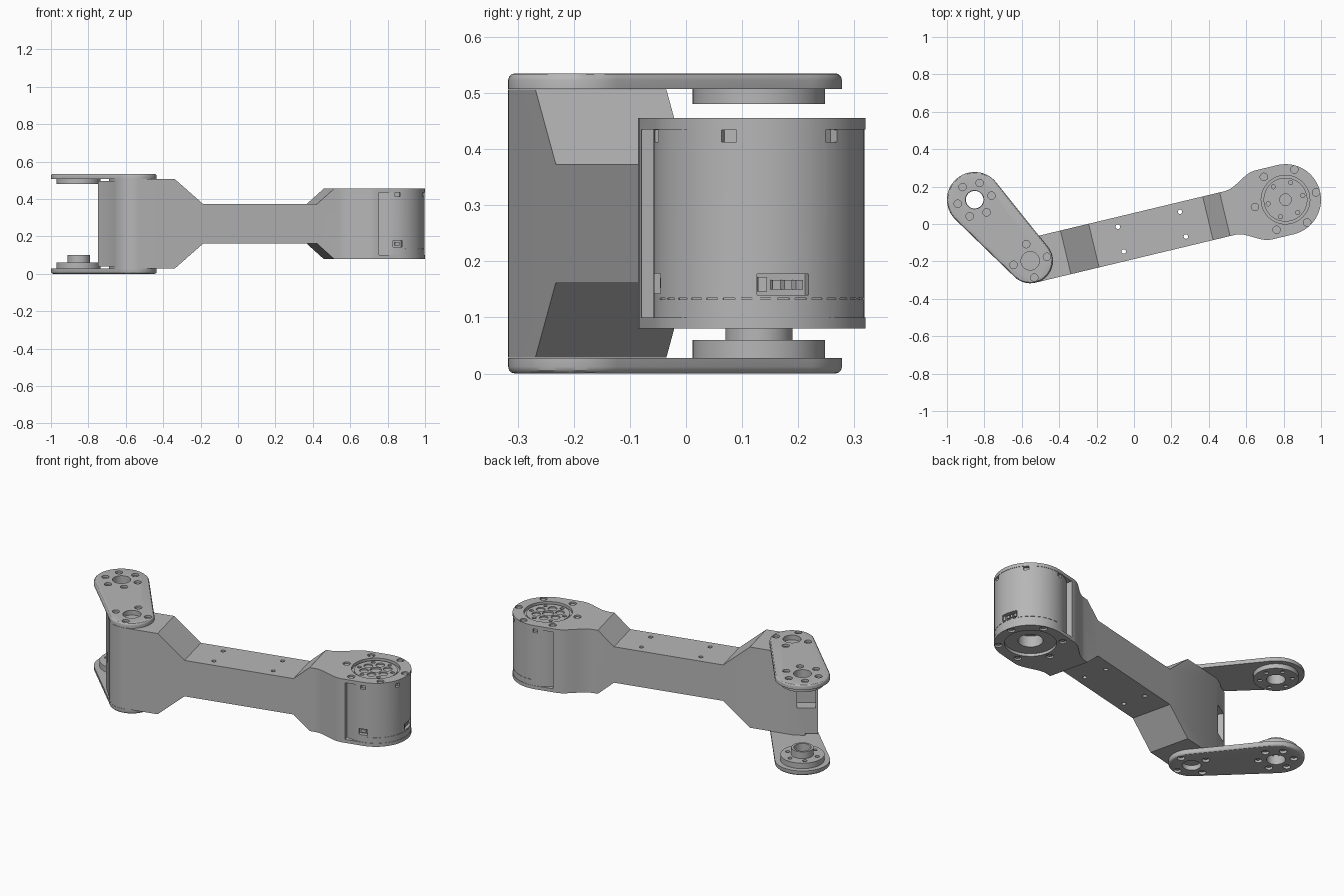
import bpy, bmesh
from math import sin, cos, pi, radians, asin, atan2, hypot
from mathutils import Matrix

if "Cube" in bpy.data.objects:
    bpy.data.objects.remove(bpy.data.objects["Cube"])

grey = bpy.data.materials.new("machined_grey")
grey.use_nodes = True
grey.diffuse_color = (0.47, 0.47, 0.47, 1)
grey.node_tree.nodes["Principled BSDF"].inputs["Base Color"].default_value = (0.47, 0.47, 0.47, 1)

ELBOW, TIP, MOTOR = (-0.555, -0.197), (-0.852, 0.13), (0.81, 0.13)
MID = 0.2675            # height of the mirror plane
REACH = hypot(MOTOR[0] - ELBOW[0], MOTOR[1] - ELBOW[1])
TURN = atan2(MOTOR[1] - ELBOW[1], MOTOR[0] - ELBOW[0])
LINK = Matrix.Translation((*ELBOW, 0)) @ Matrix.Rotation(TURN, 4, 'Z')
WORLD = Matrix.Identity(4)


# ---- outlines ----
def arc(c, r, a0, a1, n):
    return [(c[0] + r * cos(a0 + (a1 - a0) * i / n), c[1] + r * sin(a0 + (a1 - a0) * i / n))
            for i in range(n + 1)]


def circle(c, r, n=32):
    return arc(c, r, 0, 2 * pi, n)[:-1]


def ring(c, r, count, start=0.0):
    return [(c[0] + r * cos(start + 2 * pi * i / count), c[1] + r * sin(start + 2 * pi * i / count))
            for i in range(count)]


def rect(c, length, width, a=0.0):
    return [(c[0] + x * length / 2 * cos(a) - y * width / 2 * sin(a),
             c[1] + x * length / 2 * sin(a) + y * width / 2 * cos(a))
            for x, y in ((-1, -1), (1, -1), (1, 1), (-1, 1))]


def around(r, a, length, width):
    """Rectangle set on the motor's wall at an angle."""
    return rect((REACH + r * cos(a), r * sin(a)), length, width, a)


# ---- solids ----
def make(name, parts, sideways=False, bevel_z=None):
    """Extrude each (outline, low, high) into one object."""
    bm = bmesh.new()
    for pts, lo, hi in parts:
        ends = [[bm.verts.new((x, h, y) if sideways else (x, y, h)) for x, y in pts] for h in (lo, hi)]
        bm.faces.new(ends[0])
        bm.faces.new(ends[1])
        for i in range(len(pts)):
            j = (i + 1) % len(pts)
            bm.faces.new((ends[0][i], ends[0][j], ends[1][j], ends[1][i]))
    bmesh.ops.recalc_face_normals(bm, faces=bm.faces)
    if bevel_z is not None:
        rim = [e for e in bm.edges if all(abs(v.co.z - bevel_z) < 1e-4 for v in e.verts)]
        bmesh.ops.bevel(bm, geom=rim, offset=0.012, segments=3, profile=0.5, affect='EDGES')
    me = bpy.data.meshes.new(name)
    bm.to_mesh(me)
    bm.free()
    ob = bpy.data.objects.new(name, me)
    bpy.context.collection.objects.link(ob)
    return ob


def carve(ob, parts, operation='DIFFERENCE', sideways=False):
    tool = make("cutter", parts, sideways)
    tool.hide_render = True
    mod = ob.modifiers.new("carve", 'BOOLEAN')
    mod.operation, mod.solver, mod.object = operation, 'EXACT', tool
    bpy.context.view_layer.update()
    dg = bpy.context.evaluated_depsgraph_get()
    me = bpy.data.meshes.new_from_object(ob.evaluated_get(dg))
    ob.modifiers.clear()
    ob.data = me
    bpy.data.objects.remove(tool)


def finish(ob, frame):
    ob.data.materials.clear()
    ob.data.materials.append(grey)
    ob.matrix_world = frame
    bpy.ops.object.select_all(action='DESELECT')
    ob.select_set(True)
    bpy.context.view_layer.objects.active = ob
    bpy.ops.object.shade_smooth_by_angle(angle=radians(30))


def mirror_z(parts):
    return parts + [(p, 2 * MID - hi, 2 * MID - lo) for p, lo, hi in parts]


# ---- link arm: plan outline trimmed by its side profile ----
hub = (REACH, 0)
plate_dir = atan2(TIP[1] - ELBOW[1], TIP[0] - ELBOW[0])
local_dir = plate_dir - TURN
flare = [(1.1 + 0.18 * t, 0.12 + 0.07 * t * t * (3 - 2 * t)) for t in [i / 8 for i in range(9)]]
elbow_arc = arc((0, 0), 0.12, local_dir + pi / 2, 1.5 * pi, 10)
start = elbow_arc[0]
corner = (start[0] + 0.155 * cos(local_dir), start[1] + 0.155 * sin(local_dir))
plan = ([corner] + elbow_arc + [(u, -v) for u, v in flare]
        + arc(hub, 0.19, -pi / 2, pi / 2, 32) + flare[::-1] + [(-0.06, 0.12)])
arm = make("link_arm", [(plan, -0.1, 0.7)])
half = [(-0.5, 0.228), (-0.115, 0.228), (-0.115, 0.2385), (0.195, 0.2385), (0.35, 0.106),
        (0.977, 0.106), (1.07, 0.1875), (1.8, 0.1875)]
profile = [(u, MID - h) for u, h in half] + [(u, MID + h) for u, h in half[::-1]]
carve(arm, [(profile, -0.5, 0.5)], 'INTERSECT', sideways=True)

# Motor bay, then bearing openings, screw seats, bar holes and elbow pocket
carve(arm, [(rect((1.6, 0), 0.6, 0.8), 0.1, 0.435)])
seats = ring(hub, 0.168, 6)
holes = [(circle(hub, 0.13, 48), 0.42, 0.6), (circle(hub, 0.135, 48), 0.0, 0.12)]
holes += mirror_z([(circle(c, 0.02, 20), 0.444, 0.6) for c in seats])
holes += [(circle((u, v), 0.012, 16), 0.05, 0.5) for u in (0.498, 0.84) for v in (-0.068, 0.068)]
holes.append((rect((-0.12, 0.098), 0.14, 0.1, radians(110)), 0.19, 0.36))
carve(arm, holes)
finish(arm, LINK)

# ---- motor drum with slots, ports and a seam ----
drum = make("motor_drum", [(circle(hub, 0.188, 96), 0.096, 0.438)])
cuts = [(around(0.185, a, 0.03, 0.028), 0.413, 0.434)
        for a in (-pi / 2, -pi / 6, pi / 6, pi / 2)]
cuts += [(around(0.185, 0, 0.06, 0.094), 0.14, 0.177),
         (around(0.185, -pi / 2, 0.04, 0.05), 0.143, 0.178)]
cuts += [(around(0.188, radians(a), 0.006, 0.022), 0.132, 0.135) for a in range(-80, 81, 10)]
cuts.append((circle(hub, 0.065), 0.0, 0.16))
carve(drum, cuts)
finish(drum, LINK)

pins = [(around(0.167, -0.06 + 0.12 * i, 0.025, 0.014), 0.15, 0.167) for i in range(3)]
pins.append((around(0.172, -0.2, 0.02, 0.016), 0.146, 0.172))
pins.append((around(0.172, -pi / 2, 0.012, 0.024), 0.152, 0.17))
finish(make("port_pins", pins), LINK)

# ---- rotor face with its rosette of openings ----
rotor = make("rotor_face", [(circle(hub, 0.117, 64), 0.43, 0.447)])
rosette = [(circle(hub, 0.031), 0.436, 0.5)]
rosette += [(circle(c, 0.024, 24), 0.44, 0.5) for c in ring(hub, 0.064, 6, pi / 6)]
rosette += [(circle(c, 0.011, 16), 0.438, 0.5) for c in ring(hub, 0.095, 6)]
carve(rotor, rosette)
finish(rotor, LINK)
finish(make("motor_screws", mirror_z([(circle(c, 0.013, 16), 0.44, 0.45) for c in seats])), LINK)

# ---- the two tapered side plates ----
BIG, SMALL = 0.148, 0.12
tilt = pi / 2 + asin((BIG - SMALL) / hypot(TIP[0] - ELBOW[0], TIP[1] - ELBOW[1]))
capsule = (arc(TIP, BIG, plate_dir - tilt, plate_dir + tilt, 32)
           + arc(ELBOW, SMALL, plate_dir + tilt, plate_dir + 2 * pi - tilt, 32))
bolts = ring(TIP, 0.093, 6, TURN) + ring(ELBOW, 0.092, 4, TURN)


def flip(lo, hi, top):
    """Heights measured for the upper side, mirrored for the lower one."""
    return (lo, hi) if top else (2 * MID - hi, 2 * MID - lo)


for side, top in (("upper", True), ("lower", False)):
    plate = make(side + "_plate", [(capsule, *flip(0.507, 0.535, top))],
                 bevel_z=0.535 if top else 0.0)
    carve(plate, [(circle(c, 0.049), *flip(0.4, 0.6, top)) for c in (TIP, ELBOW)]
          + [(circle(c, 0.02, 20), *flip(0.519, 0.6, top)) for c in bolts])
    finish(plate, WORLD)
    finish(make(side + "_plate_screws",
                [(circle(c, 0.012, 16), *flip(0.515, 0.526, top)) for c in bolts]), WORLD)

    # Round boss on the inside of the plate tip
    boss = make(side + "_boss", [(circle(TIP, 0.118, 64), *flip(0.48 if top else 0.475, 0.5072, top))])
    carve(boss, [(circle(TIP, 0.049), *flip(0.4, 0.6, top))]
          + [(circle(c, 0.012, 16), *flip(0.4, 0.49, top)) for c in ring(TIP, 0.085, 6, TURN)])
    finish(boss, WORLD)

# ---- hollow shaft standing on the lower boss ----
shaft = make("hollow_shaft", [(circle(TIP, 0.06, 48), 0.05, 0.1)])
carve(shaft, [(circle(TIP, 0.047), 0.0, 0.2)])
finish(shaft, WORLD)
